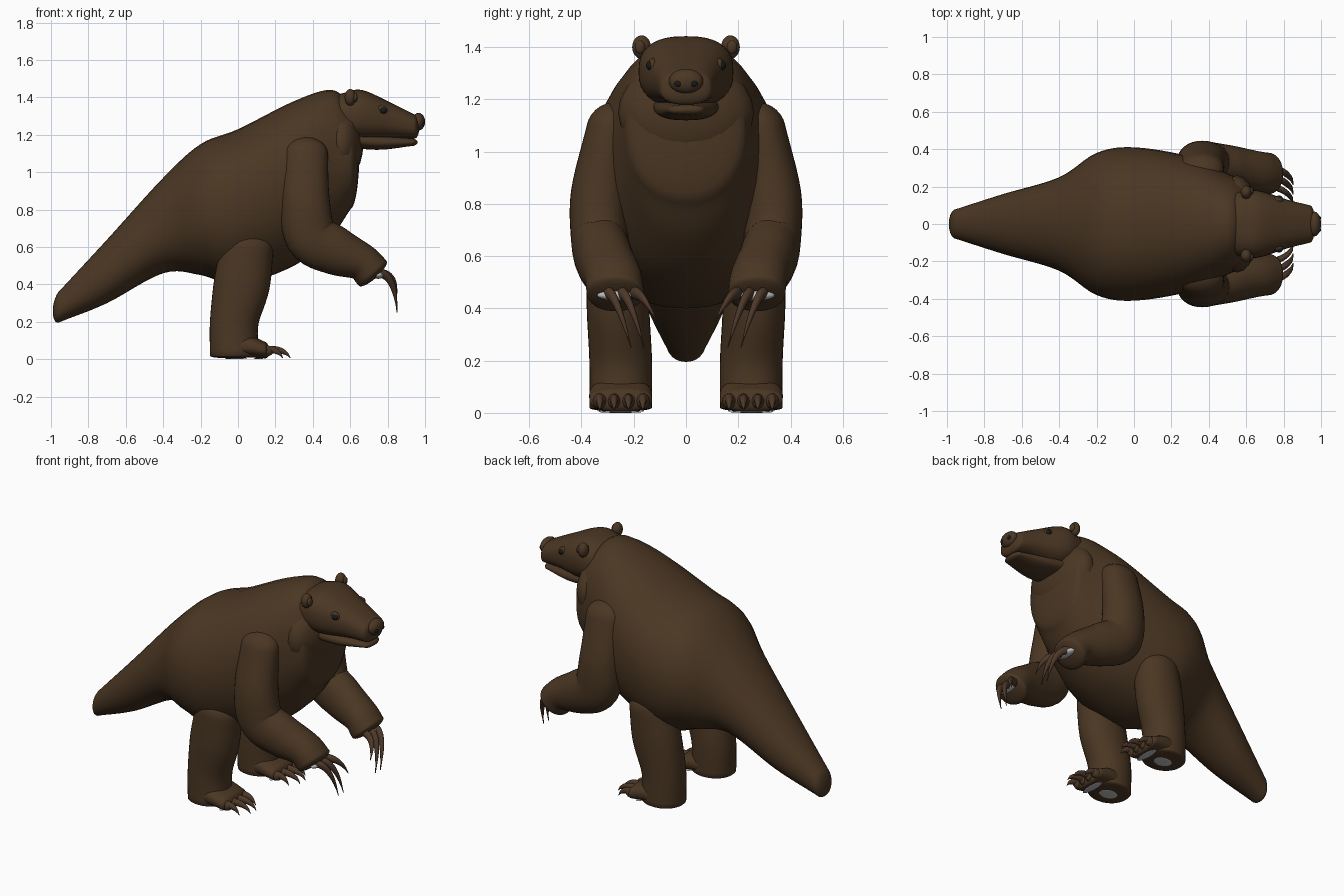
import bpy, bmesh, math
from mathutils import Vector

cube = bpy.data.objects.get("Cube")
if cube:
    bpy.data.objects.remove(cube)


def material(name, red, green, blue):
    mat = bpy.data.materials.new(name)
    mat.use_nodes = True
    colour = (red, green, blue, 1)
    mat.diffuse_color = colour
    mat.node_tree.nodes["Principled BSDF"].inputs["Base Color"].default_value = colour
    return mat


FUR = material("brown fur", .07, .038, .017)
CLAW = material("claw brown", .075, .04, .022)
EYE = material("dark eye", .01, .01, .01)
PALE = material("pale grey pad", .5, .5, .5)


def finish(bm, name, mat, mirror):
    """Turn the bmesh into a smooth object, mirrored across the body if paired."""
    bmesh.ops.recalc_face_normals(bm, faces=bm.faces)
    mesh = bpy.data.meshes.new(name)
    bm.to_mesh(mesh)
    bm.free()
    mesh.materials.append(mat)
    part = bpy.data.objects.new(name, mesh)
    bpy.context.collection.objects.link(part)
    if mirror:
        part.modifiers.new("mirror", "MIRROR").use_axis = (False, True, False)
    bpy.ops.object.select_all(action="DESELECT")
    part.select_set(True)
    bpy.context.view_layer.objects.active = part
    bpy.ops.object.shade_smooth_by_angle(angle=math.radians(60))


def spline(stations, steps=6):
    """Smooth curve through every station."""
    points = [Vector(station) for station in stations]
    points = [2 * points[0] - points[1], *points, 2 * points[-1] - points[-2]]
    curve = []
    for before, start, end, after in zip(points, points[1:], points[2:], points[3:]):
        for step in range(steps):
            t = step / steps
            straight = start.lerp(end, t)
            leave = (end - before) / 2 - (end - start)
            arrive = (end - start) - (after - start) / 2
            curve.append(straight + t * (1 - t) * (leave * (1 - t) + arrive * t))
    return curve + [points[-2]]


def skin(name, rings, mat, mirror, upright, power, sides):
    """Join (x, y, z, half width, half depth) rings into a closed tube."""
    bm = bmesh.new()
    rows = []
    for i, ring in enumerate(rings):
        along = rings[min(i + 1, len(rings) - 1)] - rings[max(i - 1, 0)]
        angle = 0 if upright else math.atan2(along[2], along[0])
        up = Vector((-math.sin(angle), 0, math.cos(angle)))
        row = []
        for side in range(sides):
            turn = math.tau * side / sides
            wide, deep = (math.copysign(abs(w) ** (2 / power), w)
                          for w in (math.cos(turn), math.sin(turn)))
            offset = Vector((0, wide * ring[3], 0)) + up * deep * ring[4]
            row.append(bm.verts.new(Vector(ring[:3]) + offset))
        rows.append(row)
    for row, following in zip(rows, rows[1:]):
        for k in range(sides):
            bm.faces.new((row[k - 1], row[k], following[k], following[k - 1]))
    bm.faces.new(rows[0])
    bm.faces.new(rows[-1])
    finish(bm, name, mat, mirror)


def dome(end, inner, length, steps=6):
    """Rings that round off one end of a tube."""
    direction = (Vector(end[:3]) - Vector(inner[:3])).normalized()
    rings = []
    for step in range(1, steps + 1):
        turn = math.radians(85) * step / steps
        centre = Vector(end[:3]) + direction * length * math.sin(turn)
        rings.append(Vector((*centre, *(size * math.cos(turn) for size in end[3:]))))
    return rings


def limb(name, stations, start, end, mirror=True, upright=False, power=2.1, sides=36):
    """Tube through the stations with a dome of the given length at each end."""
    rings = spline(stations)
    first = dome(rings[0], rings[1], start)
    last = dome(rings[-1], rings[-2], end)
    skin(name, first[::-1] + rings + last, FUR, mirror, upright, power, sides)


def trunk(name, profile, start, end, power):
    """Central form from (x, bottom, top, half width) sections."""
    stations = [(x, 0, (low + high) / 2, half, (high - low) / 2)
                for x, low, high, half in profile]
    limb(name, stations, start, end, mirror=False, upright=True, power=power)


def claw(name, base, bend, tip, radius, steps=10):
    """Curved tapering spike from base to tip."""
    base, bend, tip = Vector(base), Vector(bend), Vector(tip)
    rings = []
    for step in range(steps + 1):
        t = step / steps
        centre = base.lerp(bend, t).lerp(bend.lerp(tip, t), t)
        thick = radius * max(1 - t * t, .1)
        rings.append(Vector((*centre, thick * .8, thick)))
    skin(name, rings, CLAW, True, False, 2, steps)


def ball(name, centre, size, mat=FUR, mirror=True):
    bm = bmesh.new()
    bmesh.ops.create_uvsphere(bm, u_segments=20, v_segments=12, radius=1)
    bmesh.ops.scale(bm, vec=size, verts=bm.verts)
    bmesh.ops.translate(bm, vec=centre, verts=bm.verts)
    finish(bm, name, mat, mirror)


# Body, tapering back into the tail
trunk("body_and_tail", [
    (-.95, .2, .37, .08), (-.7, .3, .64, .16), (-.4, .46, .97, .25), (-.2, .45, 1.15, .38),
    (0, .4, 1.23, .41), (.3, .5, 1.38, .36), (.5, .66, 1.44, .27), (.6, .8, 1.36, .23)],
    start=.05, end=.05, power=2.15)
ball("neck_ruff", (.55, 0, 1.15), (.12, .26, .2), mirror=False)

# Head
trunk("skull", [(.55, 1.19, 1.42, .17), (.66, 1.17, 1.44, .18), (.82, 1.18, 1.37, .13),
                (.94, 1.18, 1.31, .1)], start=.03, end=.03, power=2.5)
trunk("lower_jaw", [(.6, 1.13, 1.22, .13), (.76, 1.12, 1.2, .11), (.93, 1.14, 1.18, .07)],
      start=.03, end=.03, power=2.4)
ball("nose", (.965, 0, 1.27), (.035, .066, .047), mirror=False)
ball("nostrils", (.99, .03, 1.26), (.01, .014, .012), EYE)
ball("eyelids", (.765, .127, 1.33), (.034, .02, .028))
ball("eyes", (.775, .137, 1.33), (.02, .016, .018), EYE)
ball("ears", (.6, .17, 1.4), (.03, .036, .045))
ball("inner_ears", (.625, .176, 1.4), (.014, .02, .026))

# Arms, bent forward at the elbow
limb("arms", [(.36, .29, 1.1, .09, .12), (.36, .33, .85, .11, .13), (.39, .33, .66, .11, .14),
              (.52, .31, .58, .11, .13), (.66, .28, .52, .11, .1), (.72, .27, .46, .11, .1)],
     start=.09, end=.03)
ball("palm_pads", (.75, .27, .45), (.03, .07, .02), PALE)

# Long hand claws, the innermost one shorter
for i in range(3):
    y = .3 - .05 * i
    claw(f"hand_claw_pair_{i + 1}", (.75, y, .46), (.84, y - .03, .46),
         (.85, y - .09, .25 + .05 * i * (i - 1)), radius=.025)

# Legs and feet
limb("legs", [(.05, .26, .6, .12, .14), (.02, .26, .4, .12, .15), (-.02, .25, .2, .12, .13),
              (-.02, .25, .02, .12, .13)], start=.1, end=.015)
limb("feet", [(-.04, .25, .06, .11, .05), (.05, .25, .07, .12, .06), (.14, .25, .05, .12, .045)],
     start=.02, end=.03, upright=True, power=2.4)
ball("sole_pads", (-.01, .25, .003), (.06, .045, .003), PALE)
ball("toe_pads", (.11, .25, .004), (.025, .085, .004), PALE)

# Toes with claws, the middle ones reaching furthest
for i in range(4):
    y = .165 + .055 * i
    reach = .28 if i in (1, 2) else .24
    ball(f"toe_pair_{i + 1}", (.15, y, .045), (.04, .026, .03))
    claw(f"toe_claw_pair_{i + 1}", (.15, y, .05), (reach - .03, y, .06), (reach, y, .006), radius=.022)
